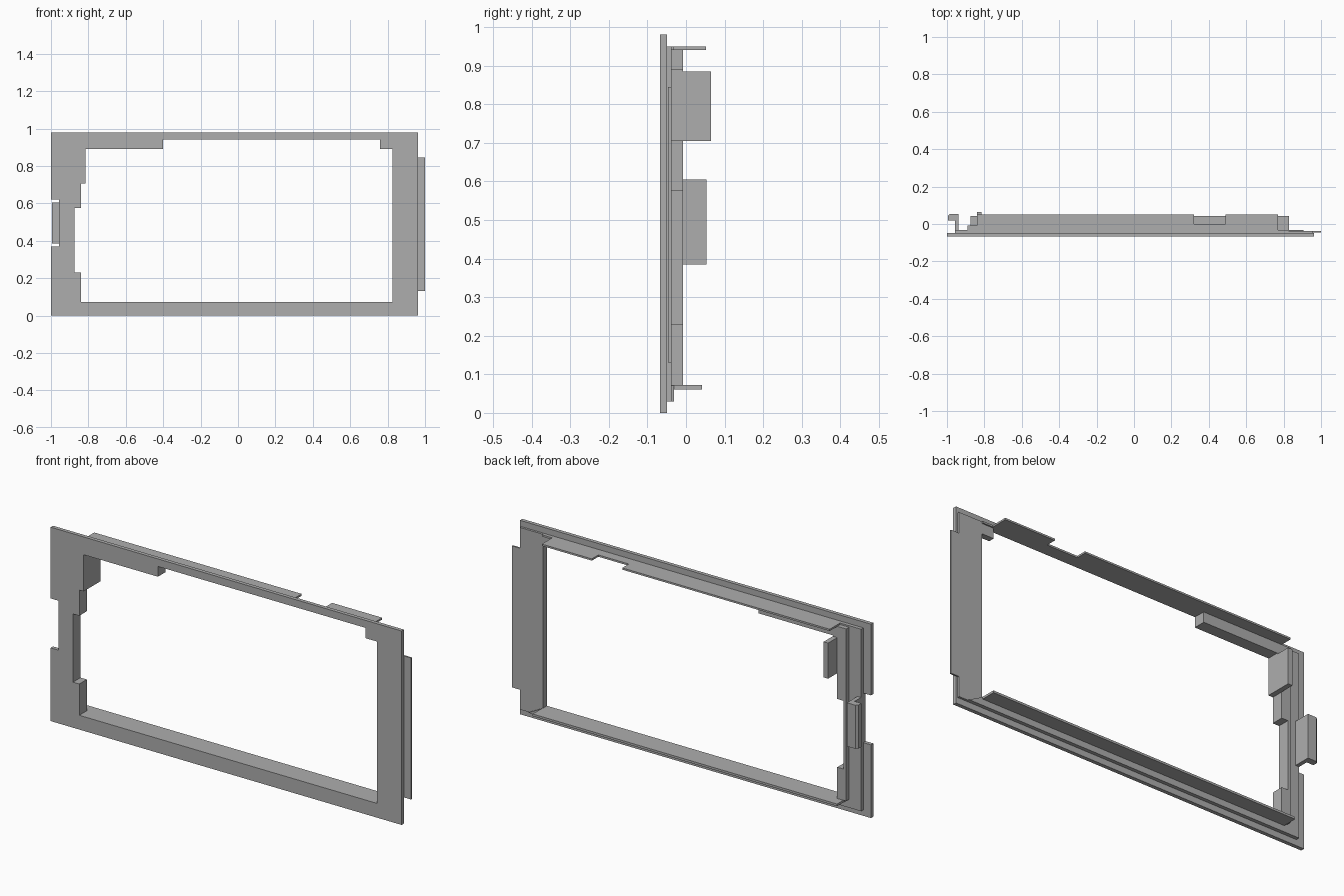
import bpy
import bmesh

cube = bpy.data.objects.get("Cube")
if cube:
    bpy.data.objects.remove(cube, do_unlink=True)

grey = bpy.data.materials.new("plain grey")
grey.use_nodes = True
colour = (0.42, 0.42, 0.42, 1)
grey.diffuse_color = colour
grey.node_tree.nodes["Principled BSDF"].inputs["Base Color"].default_value = colour


def prism(name, loops, low, high, axis="y"):
    """Fill flat outlines (later loops are holes) and extrude them along y or z."""
    def place(a, b):
        return (a, low, b) if axis == "y" else (a, b, low)
    bm = bmesh.new()
    edges = []
    for loop in loops:
        verts = [bm.verts.new(place(a, b)) for a, b in loop]
        edges += [bm.edges.new((v, verts[i - 1])) for i, v in enumerate(verts)]
    normal = (0, -1, 0) if axis == "y" else (0, 0, 1)
    bmesh.ops.triangle_fill(bm, edges=edges, use_beauty=True, normal=normal)
    top = bmesh.ops.extrude_face_region(bm, geom=bm.faces[:], use_keep_orig=True)
    moved = [g for g in top["geom"] if isinstance(g, bmesh.types.BMVert)]
    d = high - low
    bmesh.ops.translate(bm, verts=moved, vec=(0, d, 0) if axis == "y" else (0, 0, d))
    bmesh.ops.recalc_face_normals(bm, faces=bm.faces)
    mesh = bpy.data.meshes.new(name)
    bm.to_mesh(mesh)
    bm.free()
    mesh.materials.append(grey)
    obj = bpy.data.objects.new(name, mesh)
    bpy.context.collection.objects.link(obj)
    return obj


def rect(a0, b0, a1, b1):
    return [(a0, b0), (a1, b0), (a1, b1), (a0, b1)]


FRONT, STEP, PANEL, BACK, RIB = -0.068, -0.049, -0.038, -0.031, -0.008

# Stepped left side of the window, from bottom to top
left_steps = [(-0.84, 0.072), (-0.84, 0.23), (-0.875, 0.23), (-0.875, 0.575),
              (-0.84, 0.575), (-0.84, 0.705), (-0.815, 0.705), (-0.815, 0.89),
              (-0.40, 0.89), (-0.40, 0.942)]
window = left_steps + [(0.76, 0.942), (0.76, 0.89), (0.825, 0.89), (0.825, 0.072)]

# Front plate with a notch in its outer left edge
outer = [(-1, 0), (0.963, 0), (0.963, 0.98), (-1, 0.98),
         (-1, 0.62), (-0.957, 0.62), (-0.957, 0.37), (-1, 0.37)]
prism("front_plate", [outer, window], FRONT, STEP)

# Smaller stepped layer behind the plate, slightly lower on the right
prism("back_step", [rect(-0.957, 0.03, 0.955, 0.95), window], STEP, PANEL)
raised = [(-0.957, 0.03), (0.905, 0.03), (0.825, 0.072)] + left_steps
raised += [(0.76, 0.942), (0.78, 0.95), (-0.957, 0.95)]
prism("raised_step", [raised], PANEL, BACK)

# Rib following the left side of the window, with the long top block
rib = [(-0.89, 0.072)] + left_steps + [(-0.89, 0.942)]
prism("left_rib", [rib], BACK, RIB)

# Long lips above and below the window
top_lip = [(-0.84, STEP), (0.825, STEP), (0.825, BACK), (0.77, BACK), (0.77, 0.052),
           (0.49, 0.052), (0.49, 0), (0.32, 0), (0.32, 0.052), (-0.84, 0.052)]
prism("top_lip", [top_lip], 0.941, 0.95, "z")
prism("bottom_lip", [rect(-0.874, STEP, 0.828, 0.042)], 0.061, 0.072, "z")

# Deep guide on the upper left
prism("left_guide", [rect(-0.84, 0.705, -0.815, 0.885)], RIB, 0.065)

# Hooked clip reaching outward behind the notch
clip = [(-0.957, BACK), (-0.937, BACK), (-0.937, 0.053), (-0.985, 0.053),
        (-0.995, 0.043), (-0.995, 0.02), (-0.957, 0.02)]
prism("left_clip", [clip], 0.385, 0.605, "z")

# Thin tab on the right edge
prism("right_tab", [rect(0.95, 0.13, 1, 0.845)], -0.046, PANEL)
